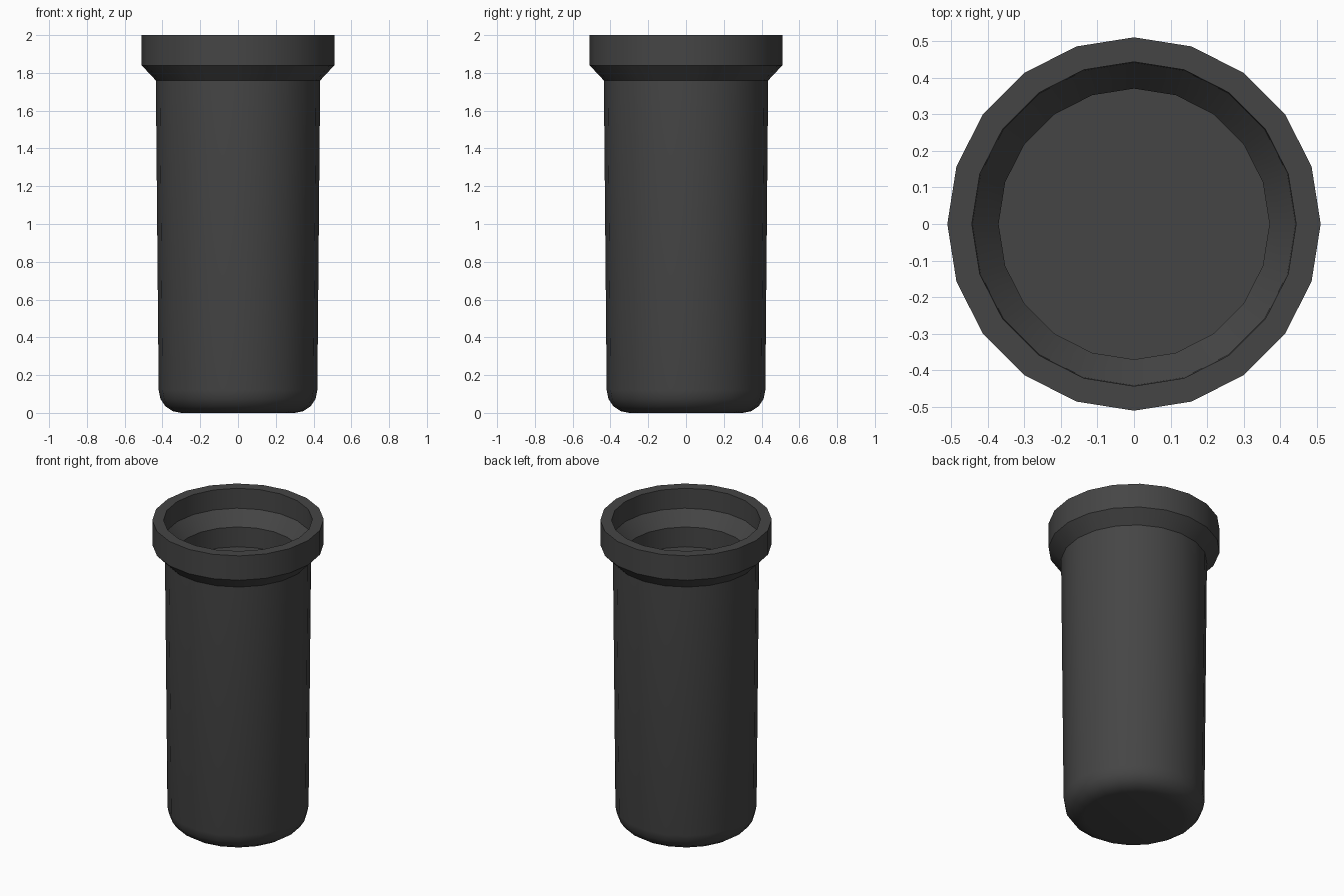
import bpy, bmesh, math

if "Cube" in bpy.data.objects:
    bpy.data.objects.remove(bpy.data.objects["Cube"])

SIDES = 20

# Profile (radius, height): rounded base, tapered body, flared rim, stepped mouth
profile = [(0.30 + 0.12 * math.sin(a), 0.12 - 0.12 * math.cos(a))
           for a in (math.radians(90 * i / 4) for i in range(5))]
profile += [(0.435, 1.76), (0.51, 1.84), (0.51, 2.0),
            (0.443, 2.0), (0.441, 1.87), (0.37, 1.78), (0.37, 1.65)]

# Lathe the profile, closing the base and the recessed floor
bm = bmesh.new()
rings = [[bm.verts.new((r * math.cos(2 * math.pi * i / SIDES),
                        r * math.sin(2 * math.pi * i / SIDES), z))
          for i in range(SIDES)] for r, z in profile]
for low, high in zip(rings, rings[1:]):
    for i in range(SIDES):
        j = (i + 1) % SIDES
        bm.faces.new((low[i], low[j], high[j], high[i]))
bm.faces.new(rings[0][::-1])
bm.faces.new(rings[-1])
mesh = bpy.data.meshes.new("canister_body")
bm.to_mesh(mesh)
bm.free()

body = bpy.data.objects.new("canister_body", mesh)
bpy.context.collection.objects.link(body)

# Dark charcoal finish
mat = bpy.data.materials.new("charcoal")
mat.diffuse_color = (0.06, 0.06, 0.06, 1)
mat.use_nodes = True
mat.node_tree.nodes["Principled BSDF"].inputs["Base Color"].default_value = mat.diffuse_color
mesh.materials.append(mat)

# Smooth round walls, crisp rim edges
bpy.context.view_layer.objects.active = body
body.select_set(True)
bpy.ops.object.shade_smooth_by_angle(angle=math.radians(30))
